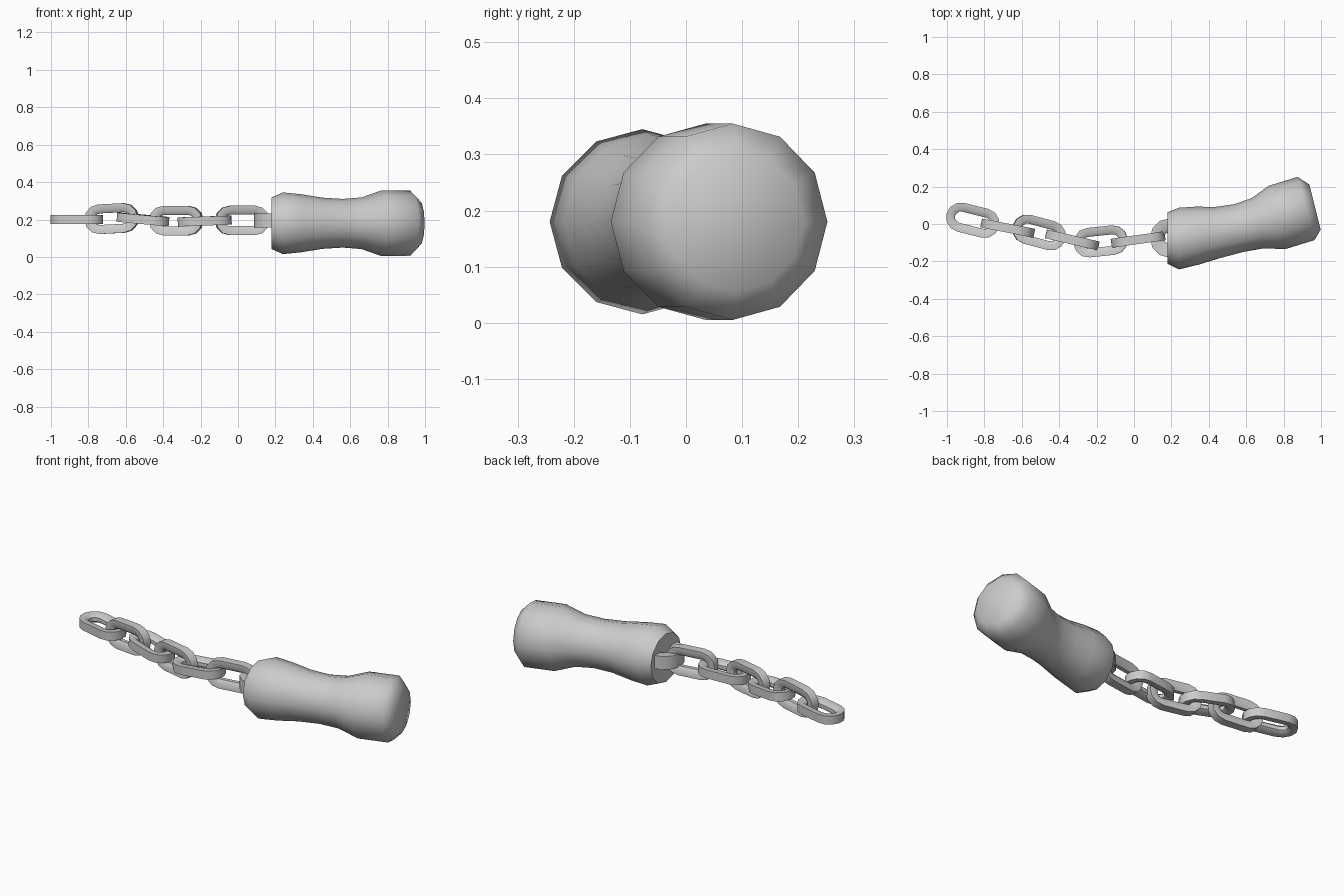
import bpy, bmesh
from math import sin, cos, pi, radians
from mathutils import Matrix, Vector

if "Cube" in bpy.data.objects:
    bpy.data.objects.remove(bpy.data.objects["Cube"])


def finish(bm, name, angle):
    bmesh.ops.recalc_face_normals(bm, faces=bm.faces)
    me = bpy.data.meshes.new(name)
    bm.to_mesh(me)
    bm.free()
    ob = bpy.data.objects.new(name, me)
    bpy.context.collection.objects.link(ob)
    bpy.ops.object.select_all(action='DESELECT')
    ob.select_set(True)
    bpy.context.view_layer.objects.active = ob
    bpy.ops.object.shade_smooth_by_angle(angle=radians(angle))
    return ob


def bridge(bm, a, b):
    n = len(a)
    for i in range(n):
        bm.faces.new((a[i], a[(i + 1) % n], b[(i + 1) % n], b[i]))


# Turned handle, swept along a gently bent axis: x, y, heading, radius
SECTIONS = [(0.178, -0.075, 0, 0.137), (0.24, -0.078, 0, 0.165),
            (0.34, -0.062, 3, 0.155), (0.45, -0.045, 6, 0.137),
            (0.56, -0.022, 10, 0.13), (0.66, 0.004, 13, 0.138),
            (0.765, 0.035, 15, 0.175), (0.92, 0.083, 15, 0.175),
            (0.968, 0.09, 14, 0.124)]
bm = bmesh.new()
rings = []
for x, y, deg, r in SECTIONS:
    side = Vector((-sin(radians(deg)), cos(radians(deg)), 0))
    rings.append([bm.verts.new(Vector((x, y, 0.18)) + side * r * cos(k * pi / 6)
                               + Vector((0, 0, r * sin(k * pi / 6)))) for k in range(12)])
for a, b in zip(rings, rings[1:]):
    bridge(bm, a, b)
bm.faces.new(rings[0])
bm.faces.new(rings[-1])
finish(bm, "handle", 60)


# Chain link: stadium loop with flat outer band and rounded inner side
def link(name, loc, yaw, pitch, upright, length=0.29, width=0.158, t=0.048):
    R = width / 2
    s = length / 2 - R
    section = [(0, -0.5), (0, 0.5), (0.65, 0.5), (1, 0.22), (1, -0.22), (0.65, -0.5)]
    bm = bmesh.new()
    loops = []
    for end in (1, -1):
        for k in range(-3, 4):
            a = k * pi / 6 + (0 if end > 0 else pi)
            loops.append([bm.verts.new((end * s + (R - d * t) * cos(a),
                                        (R - d * t) * sin(a), h * t))
                          for d, h in section])
    for i, lp in enumerate(loops):
        bridge(bm, lp, loops[(i + 1) % len(loops)])
    m = (Matrix.Translation(loc) @ Matrix.Rotation(radians(yaw), 4, 'Z')
         @ Matrix.Rotation(radians(-pitch), 4, 'Y')
         @ Matrix.Rotation(pi / 2 if upright else 0, 4, 'X'))
    bm.transform(m)
    finish(bm, name, 50)


# Six loose links, alternately flat and upright: location, yaw, pitch
LINKS = [((-0.862, 0.02, 0.199), -14, 0), ((-0.675, -0.022, 0.205), -11, 3),
         ((-0.508, -0.045, 0.201), -15, -5), ((-0.33, -0.085, 0.194), -13, 0),
         ((-0.178, -0.093, 0.192), 6, 2), ((0.022, -0.083, 0.195), 8, 0)]
for i, (loc, yaw, pitch) in enumerate(LINKS):
    link(f"chain_link_{i + 1}", loc, yaw, pitch, i % 2 == 1)

# Heavier staple sunk into the handle
link("handle_staple", (0.25, -0.075, 0.195), 0, 0, False, 0.33, 0.21, 0.075)
